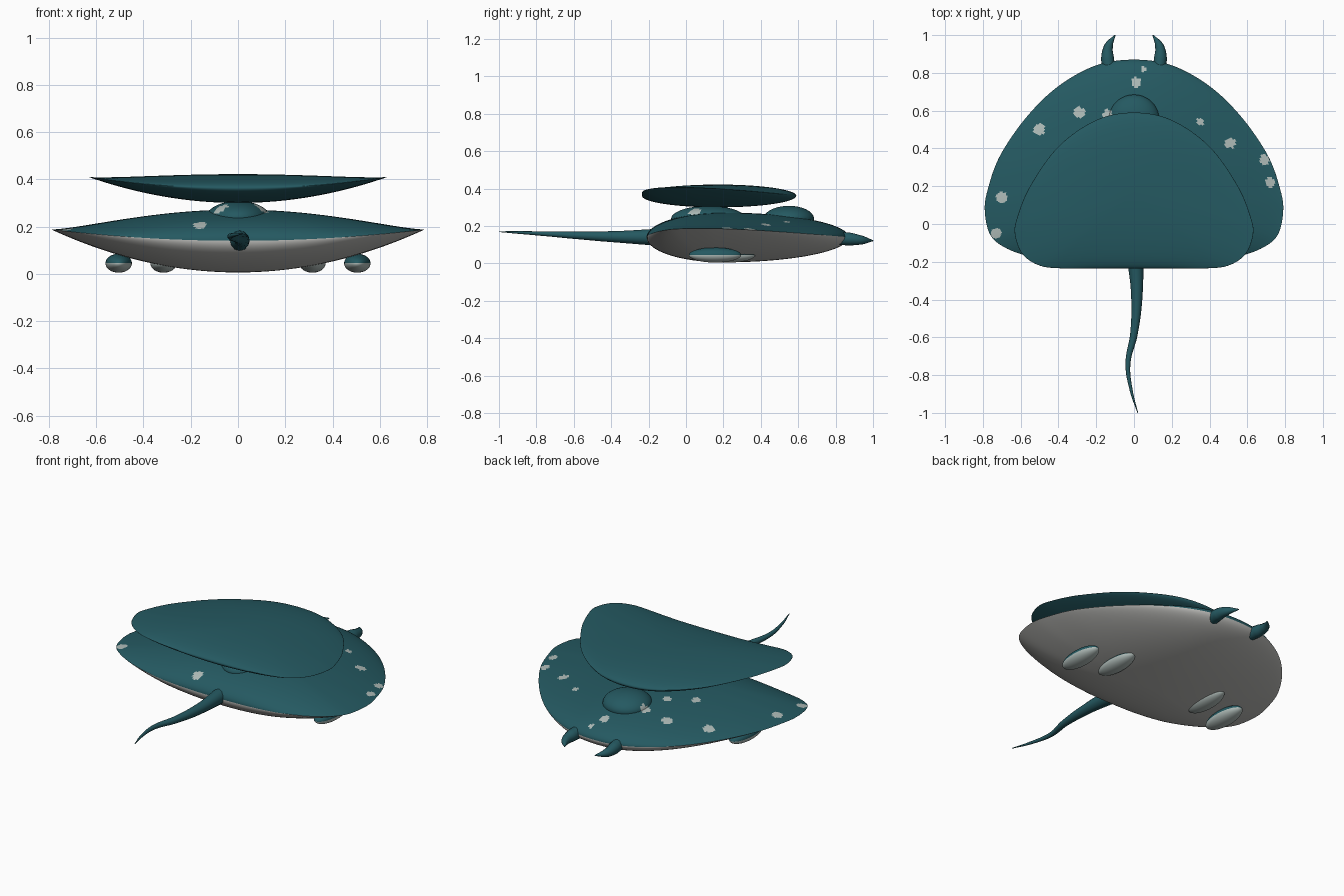
import bpy, bmesh, math
from mathutils import Vector

if "Cube" in bpy.data.objects:
    bpy.data.objects.remove(bpy.data.objects["Cube"])


def material(name, r, g, b):
    m = bpy.data.materials.new(name)
    m.use_nodes = True
    m.diffuse_color = (r, g, b, 1)
    bsdf = m.node_tree.nodes["Principled BSDF"]
    bsdf.inputs["Base Color"].default_value = (r, g, b, 1)
    bsdf.inputs["Roughness"].default_value = 0.7
    return m


TEAL = material("deep teal", 0.018, 0.1, 0.12)
BELLY = material("belly grey", 0.5, 0.5, 0.48)
PALE = material("pale spot", 0.42, 0.49, 0.47)

# Spots on the back: x, y, radius
SPOTS = [(-.5, .5, .03), (-.29, .59, .03), (-.7, .14, .03), (-.73, -.05, .028),
         (.01, .75, .026), (.05, .82, .014), (.35, .54, .02), (.51, .43, .028),
         (.69, .34, .026), (.72, .22, .026), (-.14, .58, .025), (-.17, .42, .025),
         (-.3, .33, .025), (-.16, -.15, .028), (-.07, 0, .03), (.1, .05, .03)]


def spotted(p):
    return any(math.hypot(p.x - x, p.y - y) < r for x, y, r in SPOTS)


def finish(bm, name, mats, rule):
    """Turn a bmesh into a smooth object, coloured by a face rule."""
    bmesh.ops.recalc_face_normals(bm, faces=bm.faces)
    for f in bm.faces:
        f.smooth = True
        f.material_index = rule(f)
    me = bpy.data.meshes.new(name)
    bm.to_mesh(me)
    bm.free()
    for m in mats:
        me.materials.append(m)
    ob = bpy.data.objects.new(name, me)
    bpy.context.collection.objects.link(ob)
    return ob


def closed_outline(half, steps):
    """Smooth closed loop through a half outline and its mirror image."""
    pts = [Vector(p) for p in half]
    pts += [Vector((-p.x, p.y)) for p in reversed(pts[1:-1])]
    n, loop = len(pts), []
    for i in range(n):
        a, b, c, d = (pts[(i + k) % n] for k in (-1, 0, 1, 2))
        for s in range(steps):
            t = s / steps
            loop.append(0.5 * (2 * b + (c - a) * t + (2 * a - 5 * b + 4 * c - d) * t * t
                               + (3 * b - a - 3 * c + d) * t ** 3))
    return loop


def wing(name, half, steps, rings, centre_y, rim, lift, up, down, mats, rule):
    """Lens shaped wing: flat outline, raised tips, domed top and bottom."""
    loop = closed_outline(half, steps)
    span = max(p.x for p in loop)
    centre = Vector((0, centre_y))
    bm = bmesh.new()

    def ring(t, height, power):
        row = []
        for o in loop:
            p = centre.lerp(o, t)
            e = 0.5 + power * (o.x / span) ** 2
            z = rim + lift * (p.x / span) ** 2 + height * max(0, 1 - t * t) ** e
            row.append(bm.verts.new((p.x, p.y, z)))
        return row

    edge = ring(1, 0, 1)
    for height, power in ((up, 0.75), (-down, 0.5)):
        outer = edge
        for i in range(rings - 1, 0, -1):
            inner = ring(math.sin(i / rings * math.pi / 2), height, power)
            for j in range(len(loop)):
                k = (j + 1) % len(loop)
                bm.faces.new((outer[j], outer[k], inner[k], inner[j]))
            outer = inner
        tip = bm.verts.new((0, centre_y, rim + height))
        for j in range(len(loop)):
            bm.faces.new((outer[j], outer[(j + 1) % len(loop)], tip))
    return finish(bm, name, mats, rule)


def ellipsoid(name, centre, radii, mats, rule):
    bm = bmesh.new()
    bmesh.ops.create_uvsphere(bm, u_segments=48, v_segments=24, radius=1)
    bmesh.ops.scale(bm, vec=radii, verts=bm.verts)
    bmesh.ops.translate(bm, vec=centre, verts=bm.verts)
    return finish(bm, name, mats, rule)


def taper(name, path):
    """Round tapering tube along points given as x, y, z, radius."""
    cu = bpy.data.curves.new(name, "CURVE")
    cu.dimensions = "3D"
    cu.bevel_depth = 1
    cu.bevel_resolution = 4
    cu.resolution_u = 10
    cu.use_fill_caps = True
    sp = cu.splines.new("BEZIER")
    sp.bezier_points.add(len(path) - 1)
    for bp, (x, y, z, r) in zip(sp.bezier_points, path):
        bp.co = (x, y, z)
        bp.radius = r
        bp.handle_left_type = bp.handle_right_type = "AUTO"
    cu.materials.append(TEAL)
    ob = bpy.data.objects.new(name, cu)
    bpy.context.collection.objects.link(ob)
    bpy.ops.object.select_all(action="DESELECT")
    ob.select_set(True)
    bpy.context.view_layer.objects.active = ob
    bpy.ops.object.convert(target="MESH")
    bpy.ops.object.shade_smooth_by_angle()


# Main body: teal spotted back, grey belly
BODY = [(0, .87), (.2, .84), (.4, .73), (.57, .565), (.71, .36), (.775, .18), (.79, .07),
        (.765, -.05), (.7, -.115), (.58, -.165), (.4, -.2), (.2, -.21), (0, -.21)]


def body_rule(f):
    if f.normal.z < 0:
        return 1
    return 2 if spotted(f.calc_center_median()) else 0


wing("body", BODY, 14, 60, .2, .14, .048, .132, .134, (TEAL, BELLY, PALE), body_rule)

# Upper shell floating over the back
SHELL = [(0, .59), (.2, .55), (.4, .41), (.55, .2), (.62, .03), (.63, -.06),
         (.59, -.16), (.5, -.22), (.38, -.235), (.2, -.235), (0, -.235)]
wing("upper_shell", SHELL, 10, 24, .17, .362, .048, .06, .062, (TEAL,), lambda f: 0)

# Humps on the back
for name, y, length in (("front_hump", .55, .135), ("rear_hump", .12, .2)):
    ellipsoid(name, (0, y, .238), (.135, length, .07), (TEAL, PALE),
              lambda f: int(spotted(f.calc_center_median())))

# Fins under the belly, horns at the head
for side, label in ((1, "left"), (-1, "right")):
    for part, x, y in (("outer", .505, .155), ("inner", .315, .23)):
        ellipsoid(f"{label}_{part}_fin", (side * x, y, .045), (.056, .14, .04),
                  (TEAL, PALE), lambda f: int(f.calc_center_median().z < .045))
    taper(f"{label}_horn", [(side * .13, .81, .135, .036), (side * .14, .88, .13, .034),
                            (side * .135, .94, .125, .024), (side * .1, 1, .122, .003)])

# Tail
taper("tail", [(.005, -.15, .14, .045), (.015, -.38, .143, .03), (0, -.58, .15, .02),
               (-.032, -.74, .158, .013), (-.015, -.88, .165, .008), (.02, -1, .17, .002)])
